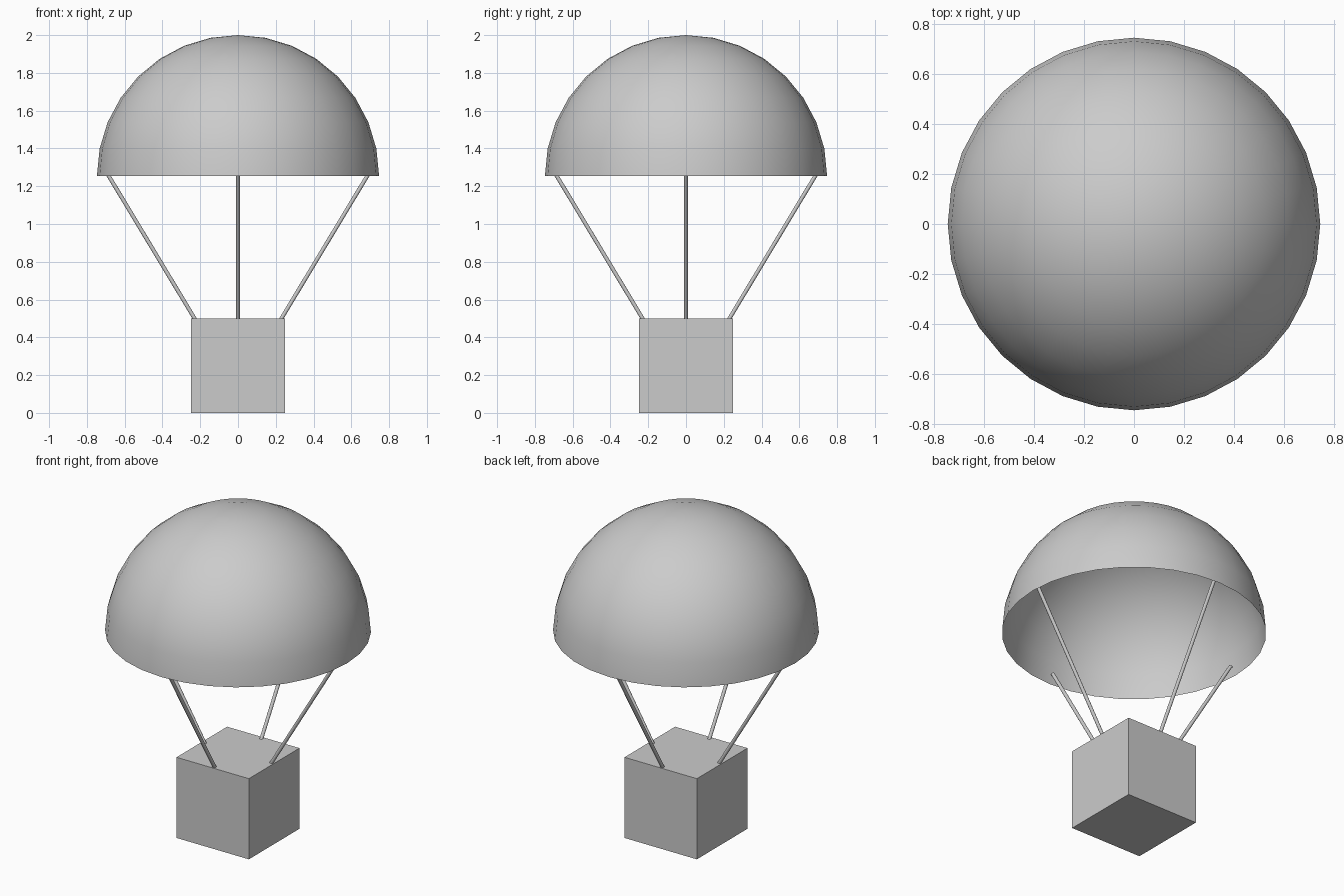
import bpy, bmesh, math
from mathutils import Vector

if "Cube" in bpy.data.objects:
    bpy.data.objects.remove(bpy.data.objects["Cube"])

R = 0.747          # canopy radius
RIM_Z = 2.0 - R    # canopy rim height

# Canopy: open upper half of a UV sphere
bm = bmesh.new()
bmesh.ops.create_uvsphere(bm, u_segments=32, v_segments=16, radius=R)
bmesh.ops.delete(bm, geom=[v for v in bm.verts if v.co.z < -0.001], context='VERTS')
for f in bm.faces:
    f.smooth = True
mesh = bpy.data.meshes.new("canopy")
bm.to_mesh(mesh)
bm.free()
canopy = bpy.data.objects.new("canopy", mesh)
canopy.location.z = RIM_Z
bpy.context.collection.objects.link(canopy)

# Crate hanging below
bpy.ops.mesh.primitive_cube_add(size=1, location=(0, 0, 0.25))
crate = bpy.context.object
crate.name = "crate"
crate.scale = (0.496, 0.496, 0.5)


# Ropes: one per crate side, sunk into the crate and ending just inside the canopy
def rope(index):
    a = index * math.pi / 2
    out = Vector((math.cos(a), math.sin(a), 0))
    low = out * 0.20 + Vector((0, 0, 0.45))
    high = out * 0.713 + Vector((0, 0, 1.302))
    axis = high - low
    bpy.ops.mesh.primitive_cylinder_add(vertices=16, radius=0.0105, depth=axis.length,
                                        location=(low + high) / 2)
    ob = bpy.context.object
    ob.name = f"rope_{index + 1}"
    ob.rotation_euler = axis.to_track_quat('Z', 'Y').to_euler()
    bpy.ops.object.shade_smooth_by_angle(angle=math.radians(40))


for i in range(4):
    rope(i)
